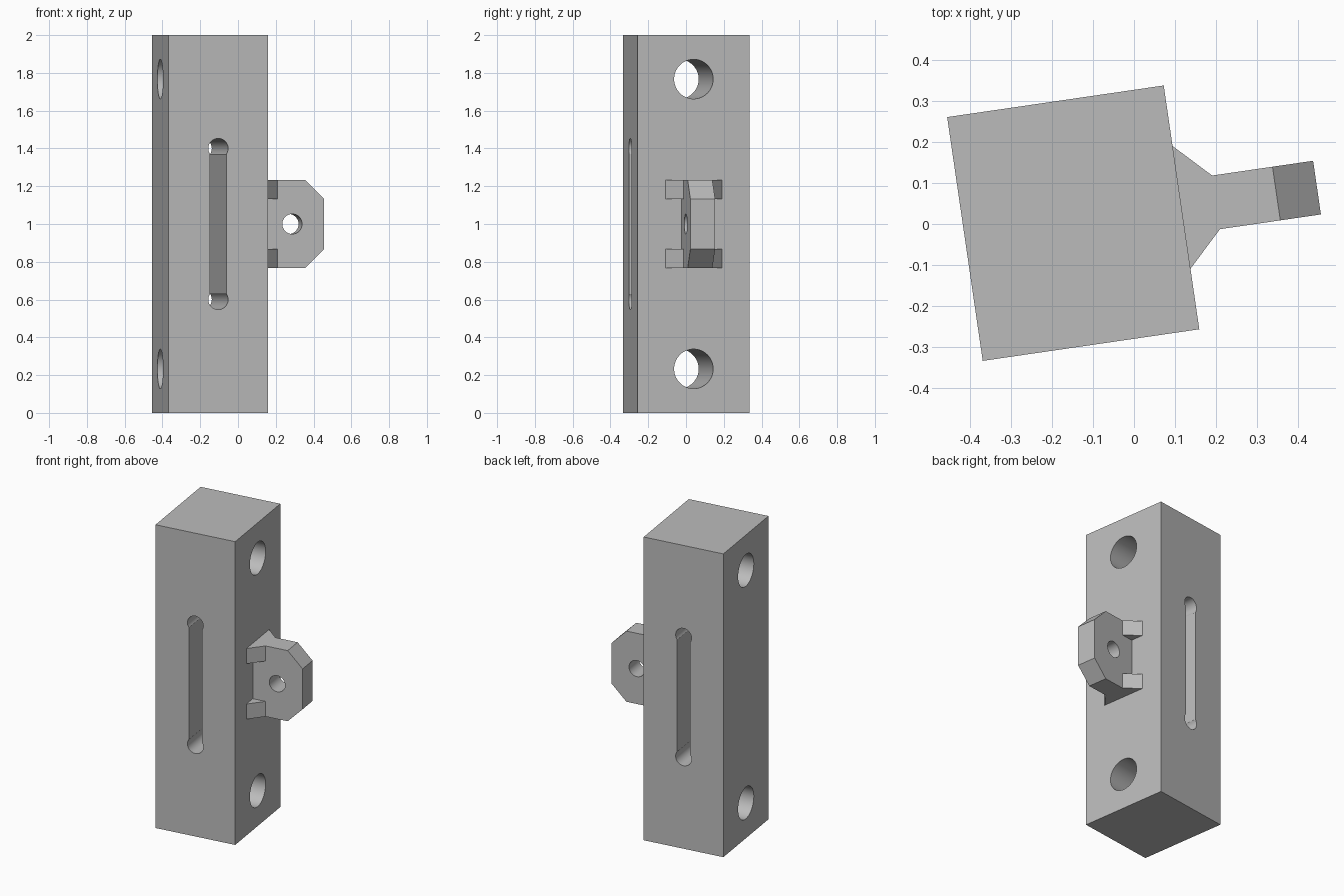
import bpy, bmesh, math
from mathutils import Matrix, Vector

if "Cube" in bpy.data.objects:
    bpy.data.objects.remove(bpy.data.objects["Cube"])

# Everything is built square, then turned and moved by this placement
PLACE = Matrix.Translation((-0.148, 0.002, 0)) @ Matrix.Rotation(math.radians(8.3), 4, 'Z')
W, D, H = 0.533, 0.6, 2.0
MID = H / 2

grey = bpy.data.materials.new("plain grey")
grey.use_nodes = True
grey.diffuse_color = (0.5, 0.5, 0.5, 1)
grey.node_tree.nodes["Principled BSDF"].inputs["Base Color"].default_value = (0.5, 0.5, 0.5, 1)


def prism(name, outline, axis, start, end):
    """Extrude a 2D outline along y (outline in x, z) or z (outline in x, y)."""
    bm = bmesh.new()
    to3d = (lambda a, b: (a, start, b)) if axis == 'Y' else (lambda a, b: (a, b, start))
    face = bm.faces.new([bm.verts.new(to3d(a, b)) for a, b in outline])
    step = Vector((0, end - start, 0)) if axis == 'Y' else Vector((0, 0, end - start))
    new = bmesh.ops.extrude_face_region(bm, geom=[face])["geom"]
    bmesh.ops.translate(bm, vec=step, verts=[v for v in new if isinstance(v, bmesh.types.BMVert)])
    bmesh.ops.recalc_face_normals(bm, faces=bm.faces)
    return finish(name, bm)


def finish(name, bm):
    mesh = bpy.data.meshes.new(name)
    bm.to_mesh(mesh)
    bm.free()
    mesh.materials.append(grey)
    obj = bpy.data.objects.new(name, mesh)
    bpy.context.collection.objects.link(obj)
    obj.matrix_world = PLACE
    return obj


def rod(name, axis, radius, x, z):
    """Round cutter along x or y."""
    bm = bmesh.new()
    turn = Matrix.Rotation(math.pi / 2, 4, 'Y' if axis == 'X' else 'X')
    bmesh.ops.create_cone(bm, cap_ends=True, segments=64, radius1=radius, radius2=radius,
                          depth=1, matrix=Matrix.Translation((x, 0, z)) @ turn)
    return finish(name, bm)


def rect(x0, x1, y0, y1):
    return [(x0, y0), (x1, y0), (x1, y1), (x0, y1)]


def cut(obj, cutters):
    bpy.ops.object.select_all(action='DESELECT')
    obj.select_set(True)
    bpy.context.view_layer.objects.active = obj
    for c in cutters:
        mod = obj.modifiers.new("cut", 'BOOLEAN')
        mod.operation, mod.solver, mod.object = 'DIFFERENCE', 'EXACT', c
        bpy.ops.object.modifier_apply(modifier=mod.name)
        bpy.data.objects.remove(c)
    bpy.ops.object.shade_smooth_by_angle(angle=math.radians(30))


# Block with cross holes near both ends and a through slot with round ends
block = prism("block", rect(-W / 2, W / 2, -D / 2, D / 2), 'Z', 0, H)
cutters = [prism("slot_cutter", rect(-0.0435, 0.0435, MID - 0.4, MID + 0.4), 'Y', -0.5, 0.5)]
for s in (-1, 1):
    cutters.append(rod("slot_end_cutter", 'Y', 0.053, 0, MID + s * 0.4))
    cutters.append(rod("cross_hole_cutter", 'X', 0.1045, 0, MID + s * 0.767))
cut(block, cutters)

# Side lug with clipped corners and a pin hole
x0, x1, h, c = W / 2, 0.6, 0.233, 0.1
lug = prism("side_lug", [(x0, MID - h), (x1 - c, MID - h), (x1, MID - h + c),
                         (x1, MID + h - c), (x1 - c, MID + h), (x0, MID + h)], 'Y', -0.066, 0.066)
cut(lug, [rod("pin_hole_cutter", 'Y', 0.053, 0.43, MID)])

# Triangular gussets at the lug's top and bottom, on both faces
for level, z in (("lower", MID - h), ("upper", MID + h - 0.1)):
    for side, s in (("front", -1), ("back", 1)):
        prism(f"{level}_{side}_gusset",
              [(x0, s * 0.066), (x0 + 0.085, s * 0.066), (x0, s * 0.151)], 'Z', z, z + 0.1)
